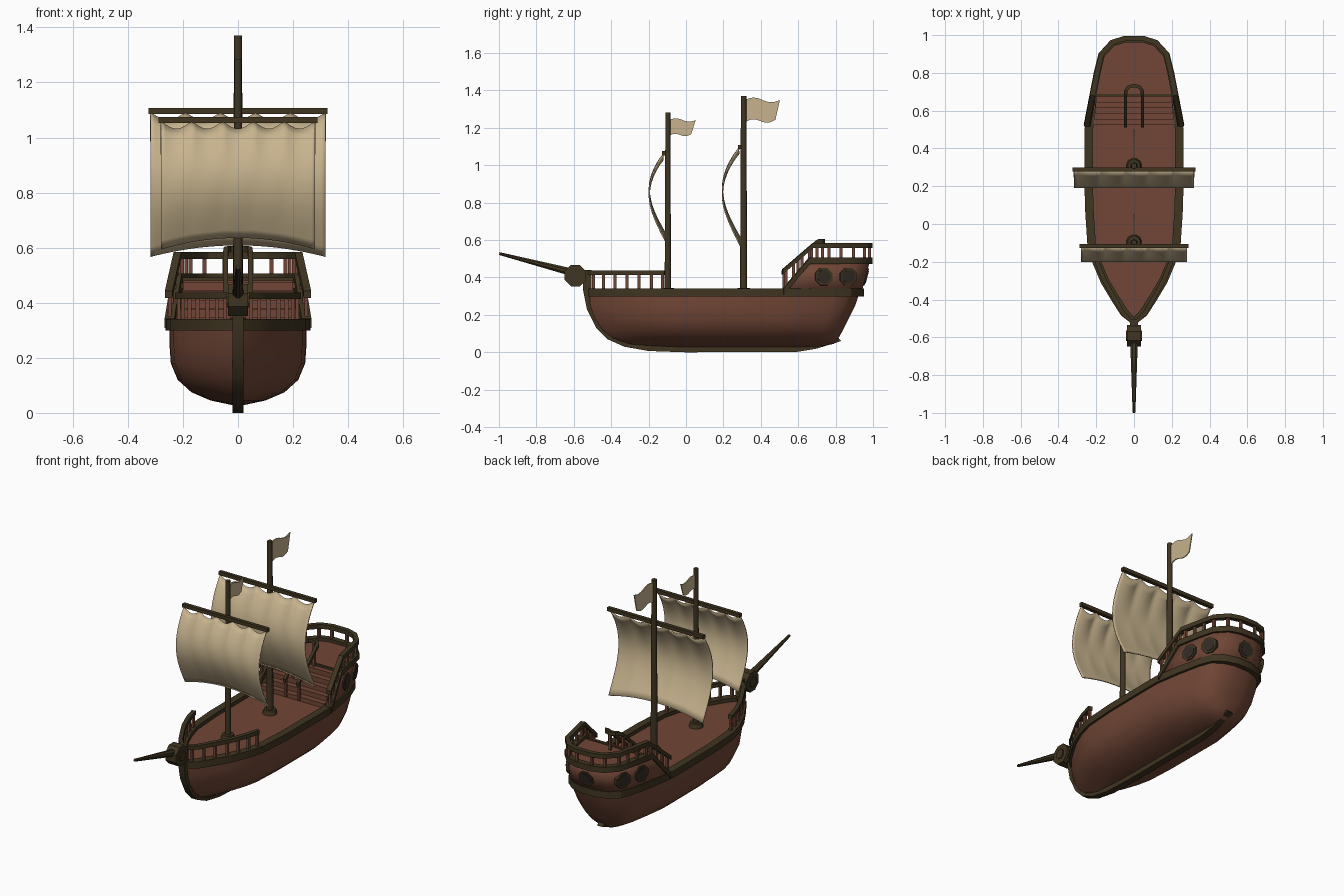
import bpy, bmesh, math
from mathutils import Vector, Matrix

if "Cube" in bpy.data.objects:
    bpy.data.objects.remove(bpy.data.objects["Cube"])

def material(name, rgb):
    m = bpy.data.materials.new(name)
    m.diffuse_color = (*rgb, 1)
    m.use_nodes = True
    m.node_tree.nodes["Principled BSDF"].inputs["Base Color"].default_value = m.diffuse_color
    return m

BROWN = material("red_brown_planks", (0.165, 0.062, 0.037))
DARK = material("dark_timber", (0.050, 0.035, 0.015))
CLOTH = material("sail_cloth", (0.57, 0.45, 0.27))
GLASS = material("dark_glass", (0.032, 0.024, 0.018))

def finish(name, bm, mat, angle=30):
    bmesh.ops.recalc_face_normals(bm, faces=bm.faces)
    me = bpy.data.meshes.new(name)
    bm.to_mesh(me)
    bm.free()
    me.materials.append(mat)
    for p in me.polygons:
        p.use_smooth = True
    me.set_sharp_from_angle(angle=math.radians(angle))
    ob = bpy.data.objects.new(name, me)
    bpy.context.collection.objects.link(ob)
    return ob

def loft(rows, closed=False, caps=False, wrap=False):
    """Skin rows of points; closed joins each row's ends, wrap joins last row to first."""
    bm = bmesh.new()
    vs = [[bm.verts.new(p) for p in r] for r in rows]
    n = len(vs[0])
    for a, b in zip(vs, vs[1:] + ([vs[0]] if wrap else [])):
        for i in range(n if closed else n - 1):
            j = (i + 1) % n
            bm.faces.new((a[i], a[j], b[j], b[i]))
    if caps:
        bm.faces.new(vs[0])
        bm.faces.new(vs[-1])
    return bm

def both(half):
    """Right-hand path plus its mirror, running round the ship."""
    left = [(-x, y, z) for x, y, z in reversed(half)]
    return half + (left[1:] if abs(half[-1][0]) < 1e-5 else left)

def sweep(name, path, w, h, mat=DARK, closed=False):
    """Rectangular rail along a path, w across and h high."""
    pts, n, rows = [Vector(p) for p in path], len(path), []
    for i, p in enumerate(pts):
        a = pts[i - 1] if closed or i else p
        b = pts[(i + 1) % n] if closed or i < n - 1 else p
        t = (b - a).to_2d().normalized()
        s = Vector((t.y, -t.x, 0)) * w / 2
        u = Vector((0, 0, h / 2))
        rows.append([p + s + u, p + s - u, p - s - u, p - s + u])
    return finish(name, loft(rows, True, not closed, closed), mat)

def at(path, y):
    """x and z on a half path at y."""
    for (x0, y0, z0), (x1, y1, z1) in zip(path, path[1:]):
        if y0 <= y <= y1:
            t = (y - y0) / (y1 - y0)
            return x0 + (x1 - x0) * t, z0 + (z1 - z0) * t
    return path[-1][0], path[-1][2]

def boxes(name, items, mat):
    bm = bmesh.new()
    for c, s in items:
        bmesh.ops.create_cube(bm, size=1, matrix=Matrix.Translation(c) @ Matrix.Diagonal((*s, 1)))
    return finish(name, bm, mat)

def posts(name, rail, foot, ys):
    items = []
    for y in ys:
        x, z = at(rail, y)
        z0 = foot(y)
        items += [((s * x, y, (z + z0) / 2), (.014, .016, z - z0)) for s in (-1, 1)]
    boxes(name, items, BROWN)

def rod(name, a, b, r0, r1, mat=DARK, sides=12):
    a, b = Vector(a), Vector(b)
    bm = bmesh.new()
    rot = (b - a).to_track_quat('Z', 'Y').to_matrix().to_4x4()
    bmesh.ops.create_cone(bm, cap_ends=True, segments=sides, radius1=r0, radius2=r1,
                          depth=(b - a).length,
                          matrix=Matrix.Translation((a + b) / 2) @ rot @ Matrix.Rotation(math.pi / sides, 4, 'Z'))
    return finish(name, bm, mat)

# Hull: deck plan (half width, y) shrunk through levels (z, width factor, bow y, stern y)
plan = [(.008, -.53), (.06, -.47), (.105, -.40), (.165, -.30), (.207, -.2), (.234, -.1), (.247, .1),
        (.249, .5), (.224, .66), (.194, .8), (.168, .87), (.118, .91), (.05, .93)]
levels = [(.325, 1, -.53, .93), (.25, 1, -.525, .905), (.18, .98, -.50, .87), (.12, .88, -.46, .84),
          (.075, .68, -.41, .815), (.045, .40, -.34, .79), (.028, .08, -.22, .70)]
rows = []
for z, f, by, sy in levels:
    half = [(x * f, by + (y + .53) / 1.46 * (sy - by), z) for x, y in plan]
    rows.append(both(half))
bm = loft(rows, True)
bm.faces.new([v for v in bm.verts if abs(v.co.z - .028) < 1e-4])
finish("hull", bm, BROWN, 35)

# Main deck and gunwale
bm = bmesh.new()
bm.faces.new([bm.verts.new(p) for p in both([(x * .95, y * .98, .318) for x, y in plan])])
finish("main_deck", bm, BROWN)
rim = [(0, -.515, .32)] + [(x - .009, y, .32) for x, y in plan[1:]]
sweep("gunwale", rim + [(-x, y, z) for x, y, z in reversed(rim[1:])], .045, .042, closed=True)

# Keel and stem
outer = [(-.555, .44), (-.55, .33), (-.53, .23), (-.48, .13), (-.42, .07), (-.33, .03), (-.2, .007),
         (0, 0), (.6, .003), (.7, .02), (.83, .06)]
inner = [(-.505, .44), (-.505, .33), (-.485, .24), (-.44, .155), (-.385, .095), (-.31, .06), (-.19, .04),
         (0, .032), (.6, .035), (.7, .05), (.80, .095)]
finish("keel", loft([[(-.02, *o), (.02, *o), (.02, *i), (-.02, *i)] for o, i in zip(outer, inner)],
                    True, True), DARK)

# Bowsprit with its eight-sided block
rod("bowsprit_block", (-.036, -.592, .41), (.036, -.592, .41), .062, .062, sides=8)
rod("bowsprit_block_pin", (-.042, -.592, .41), (.042, -.592, .41), .03, .03, sides=8)
rod("bowsprit", (0, -.56, .415), (0, -.998, .528), .024, .008, sides=8)

# Bow railing
bow = [(0, -.53, .425), (.06, -.47, .425), (.10, -.40, .425), (.156, -.30, .425), (.196, -.2, .425), (.218, -.115, .425)]
sweep("bow_rail", both(bow[::-1]), .024, .024)
posts("bow_posts", bow, lambda y: .33, [-.495, -.44, -.38, -.315, -.25, -.185, -.125])

# Aft castle wall, sloping at the front and raked at the stern
foot = [(.249, .52, .31), (.224, .66, .31), (.194, .8, .31), (.168, .87, .31), (.118, .912, .31), (.05, .93, .31)]
top = [(.249, .52, .325), (.222, .66, .49), (.195, .8, .49), (.172, .895, .49), (.115, .957, .49), (.05, .978, .49)]
wall = finish("castle_wall", loft([both(foot), both(top)]), BROWN)
m = wall.modifiers.new("thickness", 'SOLIDIFY')
m.thickness, m.offset = .012, 0
sweep("castle_band", both(top), .036, .034)

# Upper deck, front beam and stairs
bm = bmesh.new()
bm.faces.new([bm.verts.new(p) for p in both([(.216, .68, .488)] + [(x, y, .488) for x, y, z in top[2:]])])
finish("upper_deck", bm, BROWN)
boxes("upper_deck_beam", [((0, .682, .482), (.41, .014, .02))], DARK)
steps = []
for i in range(5):
    y0, h = .53 + i * .03, (i + 1) * .033
    steps.append(((0, (y0 + .69) / 2, .315 + h / 2 - .004), (.43 - i * .008, .69 - y0, h - .008)))
    steps.append(((0, y0 + .013, .315 + h - .004), (.43 - i * .008, .038, .008)))
boxes("stairs", steps, BROWN)

# Castle railing
rail = [(.252, .515, .43), (.220, .68, .572), (.195, .8, .572), (.172, .9, .572), (.115, .962, .572), (.05, .982, .572)]
sweep("castle_rail", both(rail), .028, .026)
posts("castle_posts", rail, lambda y: at(top, y)[1], [.535, .575, .62, .66, .70, .765, .83, .895, .955])
boxes("stern_posts", [((s, .98, .53), (.014, .016, .08)) for s in (-.05, .05)], BROWN)

# Central looped stair handrail
loop = [(.045, .51, .425), (.045, .68, .575), (.043, .705, .592), (.03, .725, .595), (0, .733, .595)]
sweep("stair_handrail", both(loop), .018, .022)
posts("stair_posts", loop, lambda y: .32 + max(0, y - .52), [.525, .60, .67])
boxes("loop_post", [((0, .73, .54), (.014, .014, .1))], BROWN)

# Octagonal windows on the castle sides and stern
def window(name, pos, normal):
    p, n = Vector(pos), Vector(normal).normalized()
    rod(name + "_frame", p - n * .01, p + n * .012, .052, .050, DARK, 8)
    rod(name + "_glass", p + n * .010, p + n * .015, .037, .037, GLASS, 8)

for s, side in ((1, "right"), (-1, "left")):
    window(side + "_window_front", (s * .209, .735, .405), (s * .98, .19, 0))
    window(side + "_window_back", (s * .177, .865, .405), (s * .95, .33, -.06))
window("stern_window", (0, .955, .405), (0, .96, -.26))

# Square sail with five scallops at the yard
def sail(name, w, ztop, zbot, ytop, ybot, bulge):
    rows = []
    for j in range(15):
        t, row = j / 14, []
        for i in range(41):
            s = i / 40
            a = ztop - .028 * abs(math.sin(5 * math.pi * s))
            b = zbot + .042 * (1 - (2 * s - 1) ** 2)
            y = ytop + (ybot - ytop) * t - bulge * math.sin(math.pi * t ** .9)
            row.append(((2 * s - 1) * w, y, a + (b - a) * t))
        rows.append(row)
    ob = finish(name, loft(rows), CLOTH, 60)
    m = ob.modifiers.new("thickness", 'SOLIDIFY')
    m.thickness, m.offset = .007, 0

def flag(name, y, z, length, height):
    rows = []
    for i in range(17):
        s = i / 16
        dz = .10 * height * math.sin(2 * math.pi * s) + .05 * height * s
        hh = height / 2 * (1 - .12 * s)
        rows.append([(x, y + length * s + k * .012 * s, z + dz + k * hh)
                     for x, k in ((-.003, -1), (.003, -1), (.003, 1), (-.003, 1))])
    finish(name, loft(rows, True, True), CLOTH)

# Masts, yards, sails and flags
for name, y, r, ztop, yz, yw in (("fore", -.097, .018, 1.283, 1.064, .288), ("main", .308, .02, 1.37, 1.097, .325)):
    rod(name + "_mast", (0, y, .31), (0, y, ztop), r, r * .75)
    rod(name + "_mast_collar", (0, y, .315), (0, y, .345), .042, .034)
    boxes(name + "_yard", [((0, y - .02, yz), (2 * yw, .022, .022))], DARK)
sail("fore_sail", .28, 1.058, .595, -.122, -.11, .08)
sail("main_sail", .318, 1.09, .568, .282, .292, .092)
flag("fore_flag", -.09, 1.2, .13, .085)
flag("main_flag", .315, 1.29, .175, .12)
